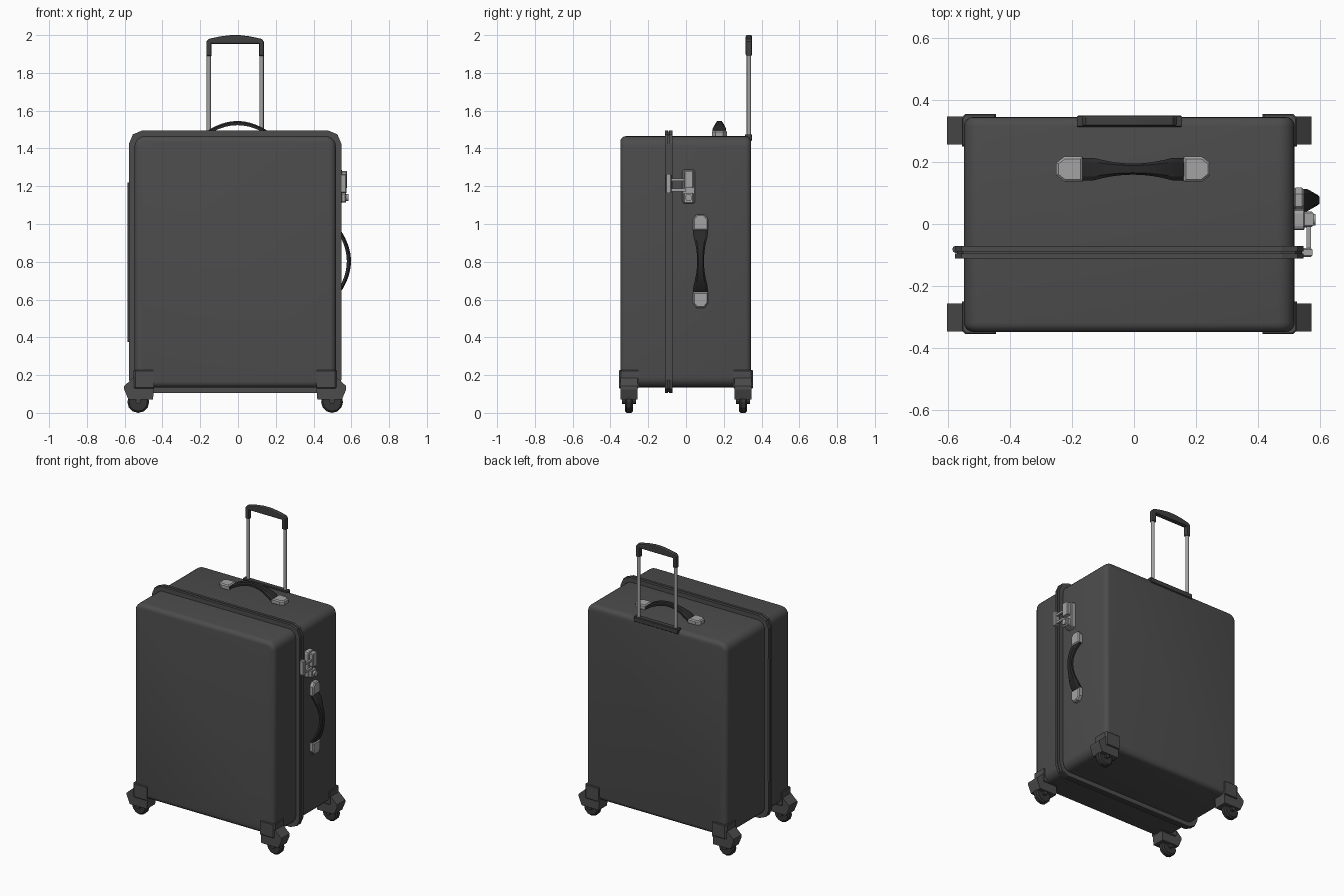
import bpy, bmesh, math
from mathutils import Vector

if "Cube" in bpy.data.objects:
    bpy.data.objects.remove(bpy.data.objects["Cube"])

CX = -0.015  # centre line of the case


def material(name, v):
    m = bpy.data.materials.new(name)
    m.diffuse_color = (v, v, v, 1)
    m.use_nodes = True
    m.node_tree.nodes["Principled BSDF"].inputs["Base Color"].default_value = m.diffuse_color
    return m


SHELL = material("charcoal shell", 0.072)
BLACK = material("black handle", 0.022)
GRIP = material("dark grip", 0.05)
WHEEL = material("dark rubber", 0.035)
METAL = material("grey metal", 0.37)


def finish(bm, name, mat, smooth=0):
    bmesh.ops.recalc_face_normals(bm, faces=bm.faces)
    for f in bm.faces:
        f.smooth = smooth > 0
    for e in bm.edges:
        e.smooth = e.calc_face_angle(0) < math.radians(smooth)
    me = bpy.data.meshes.new(name)
    bm.to_mesh(me)
    bm.free()
    me.materials.append(mat)
    ob = bpy.data.objects.new(name, me)
    bpy.context.collection.objects.link(ob)
    return ob


def bevel(bm, edges, width, seg):
    bmesh.ops.bevel(bm, geom=list(edges), offset=width, segments=seg,
                    profile=0.5, affect='EDGES')


def prism(name, mat, pts, lo, hi, place, bev=0.0, seg=1, smooth=0):
    """Extrude a 2D outline from lo to hi; place(a, b, t) gives the 3D point."""
    bm = bmesh.new()
    a = [bm.verts.new(place(p, q, lo)) for p, q in pts]
    b = [bm.verts.new(place(p, q, hi)) for p, q in pts]
    f1, f2 = bm.faces.new(a), bm.faces.new(b)
    n = len(pts)
    for i in range(n):
        bm.faces.new((a[i], a[(i + 1) % n], b[(i + 1) % n], b[i]))
    bmesh.ops.recalc_face_normals(bm, faces=bm.faces)
    if bev:
        bevel(bm, set(f1.edges) | set(f2.edges), bev, seg)
    return finish(bm, name, mat, smooth)


def on_xz(a, b, t): return Vector((a, t, b))
def on_yz(a, b, t): return Vector((t, a, b))


def rect(x0, x1, z0, z1):
    return [(x0, z0), (x1, z0), (x1, z1), (x0, z1)]


def box(name, mat, x0, x1, y0, y1, z0, z1, bev=0.0):
    return prism(name, mat, rect(x0, x1, z0, z1), y0, y1, on_xz, bev)


def rounded(x0, x1, z0, z1, r, n):
    pts = []
    for k, (cx, cz) in enumerate([(x1 - r, z1 - r), (x0 + r, z1 - r),
                                  (x0 + r, z0 + r), (x1 - r, z0 + r)]):
        for i in range(n + 1):
            t = math.pi / 2 * (k + i / n)
            pts.append((cx + r * math.cos(t), cz + r * math.sin(t)))
    return pts


def cylinder(name, mat, centre, r, depth, axis, sides, bev=0.0, smooth=0):
    c = Vector(centre)
    pts = [(r * math.cos(2 * math.pi * i / sides), r * math.sin(2 * math.pi * i / sides))
           for i in range(sides)]
    place = {'x': lambda a, b, t: c + Vector((t, a, b)),
             'y': lambda a, b, t: c + Vector((a, t, b)),
             'z': lambda a, b, t: c + Vector((a, b, t))}[axis]
    return prism(name, mat, pts, -depth / 2, depth / 2, place, bev, 1, smooth)


# Case shell with rounded edges
prism("case_shell", SHELL, rounded(-0.548, 0.518, 0.135, 1.465, 0.055, 5),
      -0.348, 0.345, on_xz, 0.03, 4, 35)

# Rim around the opening: two ridges with a shallow groove
for nm, y0, y1, d in (("rim_front", -0.112, -0.095, 0), ("rim_groove", -0.096, -0.088, 0.006),
                      ("rim_back", -0.089, -0.071, 0)):
    prism(nm, SHELL, rounded(-0.577 + d, 0.547 - d, 0.105 + d, 1.495 - d, 0.07, 2),
          y0, y1, on_xz)

# Long hinge on the left side
cylinder("hinge", SHELL, (-0.574, -0.082, 0.798), 0.012, 0.845, 'z', 8)


# Carrying handle: u along, v across, w away from the case
def handle(prefix, place):
    bm = bmesh.new()
    rings = []
    n = 16
    for i in range(n + 1):
        u = -0.168 + 0.336 * i / n
        top = 0.02 + 0.06 * max(0, math.cos(math.pi / 2 * u / 0.168)) ** 0.8
        low = max(0.002, top - 0.022)
        h = 0.018 + 0.018 * min(1, (u / 0.125) ** 2)
        sec = [(-h, low), (h, low), (h, top - 0.008), (h * 0.65, top),
               (-h * 0.65, top), (-h, top - 0.008)]
        rings.append([bm.verts.new(place(u, v, w)) for v, w in sec])
    for r, s in zip(rings, rings[1:]):
        for k in range(6):
            bm.faces.new((r[k], r[(k + 1) % 6], s[(k + 1) % 6], s[k]))
    bm.faces.new(rings[0])
    bm.faces.new(rings[-1])
    finish(bm, prefix + "_strap", BLACK, 25)
    for s, side in ((-1, "a"), (1, "b")):
        out = [(0.163, -0.04), (0.222, -0.04), (0.248, -0.02),
               (0.248, 0.02), (0.222, 0.04), (0.163, 0.04)]
        prism(prefix + "_mount_" + side, METAL, [(s * u, v) for u, v in out],
              -0.005, 0.03, place, 0.007)


handle("top_handle", lambda u, v, w: Vector((-0.003 + u, 0.177 + v, 1.465 + w)))
handle("side_handle", lambda u, v, w: Vector((0.518 + w, 0.077 + v, 0.803 + u)))

# Telescopic trolley handle
box("trolley_base", GRIP, CX - 0.169, CX + 0.169, 0.312, 0.35, 1.44, 1.475, 0.004)
for s, side in ((-1, "left"), (1, "right")):
    cylinder("trolley_rod_" + side, METAL, (CX + s * 0.14, 0.333, 1.68), 0.0115, 0.5, 'z', 12, 0, 40)
half = [(0.126, 1.953), (0.126, 1.89), (0.153, 1.89), (0.153, 1.965),
        (0.14, 1.98), (0.08, 1.993), (0.025, 2.0)]
prism("trolley_grip", GRIP, [(CX + x, z) for x, z in half] +
      [(CX - x, z) for x, z in reversed(half)], 0.316, 0.35, on_xz, 0.007, 2)

# Latch lock on the right side
prism("lock_plate", METAL, rounded(-0.02, 0.048, 1.108, 1.288, 0.014, 2), 0.51, 0.55, on_yz, 0.004)
box("lock_body_upper", METAL, 0.54, 0.578, -0.01, 0.04, 1.19, 1.28, 0.005)
box("lock_body_lower", METAL, 0.54, 0.572, -0.012, 0.04, 1.115, 1.165, 0.005)
cylinder("lock_key_dial", METAL, (0.575, 0.014, 1.14), 0.019, 0.02, 'x', 12)
for z in (1.18, 1.235):
    box("lock_arm", METAL, 0.556, 0.57, -0.1, 0.0, z - 0.007, z + 0.007)
box("lock_hook", METAL, 0.54, 0.575, -0.107, -0.078, 1.165, 1.265, 0.005)

# Corner guards, caster housings and wheels
for sx, nx in ((-1, "left"), (1, "right")):
    for sy, ny in ((-1, "front"), (1, "back")):
        tag = ny + "_" + nx
        guard = [(0.43, 0.25), (0.54, 0.25), (0.54, 0.343), (0.528, 0.355), (0.43, 0.355)]
        prism("corner_guard_" + tag, SHELL, [(CX + sx * x, sy * y) for x, y in guard],
              0.13, 0.226, lambda a, b, t: Vector((a, b, t)), 0.004)
        hood = [(0.43, 0.135), (0.435, 0.07), (0.565, 0.07), (0.588, 0.125),
                (0.588, 0.142), (0.535, 0.19), (0.43, 0.19)]
        prism("caster_housing_" + tag, SHELL, [(CX + sx * x, z) for x, z in hood],
              sy * 0.257, sy * 0.347, on_xz)
        cylinder("wheel_" + tag, WHEEL, (CX + sx * 0.513, sy * 0.302, 0.058), 0.058, 0.042,
                 'y', 12, 0.009)
        cylinder("axle_" + tag, GRIP, (CX + sx * 0.513, sy * 0.302, 0.062), 0.015, 0.075, 'y', 8)
